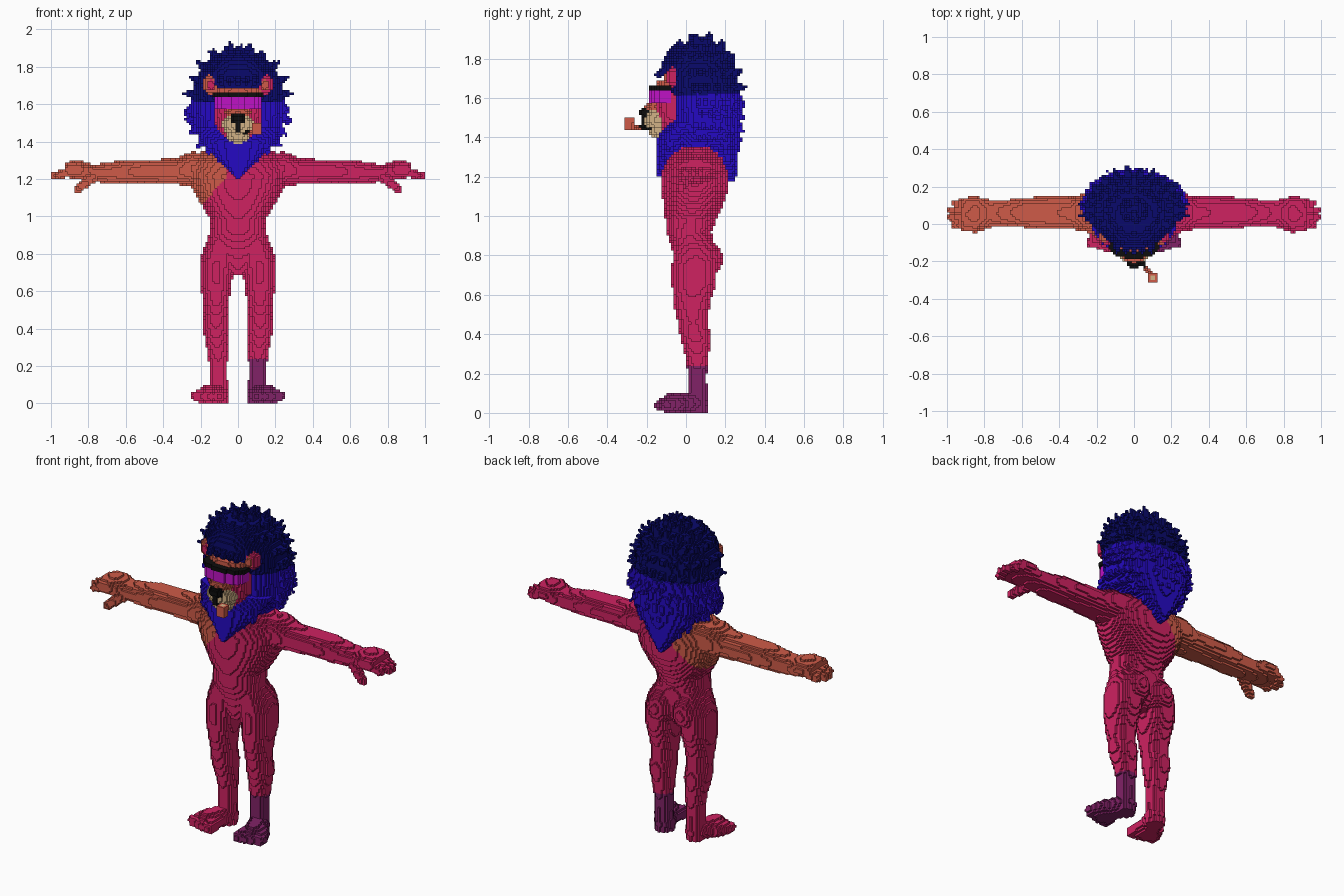
import bpy, math, random
from mathutils import Vector

if "Cube" in bpy.data.objects:
    bpy.data.objects.remove(bpy.data.objects["Cube"])

random.seed(4)
V = 0.0125                     # edge of one block
cells = {}                     # (i, j, k) -> (part name, colour name)

COLOURS = {
    "crimson": (0.62, 0.016, 0.12), "orange": (0.62, 0.105, 0.065),
    "plum": (0.22, 0.016, 0.135), "blue": (0.018, 0.003, 0.54),
    "navy": (0.003, 0.003, 0.15), "magenta": (0.52, 0.006, 0.56),
    "black": (0.004, 0.004, 0.004), "beige": (0.64, 0.45, 0.24),
}
mats = {}
for n, c in COLOURS.items():
    mats[n] = bpy.data.materials.new(n)
    mats[n].diffuse_color = (*c, 1)


def fill(part, col, lo, hi, inside):
    """Fill every block in the box lo..hi whose centre passes the test."""
    r = [range(math.floor(a / V), math.ceil(b / V) + 1) for a, b in zip(lo, hi)]
    for k in r[2]:
        if k < 0:
            continue
        for i in r[0]:
            for j in r[1]:
                p = ((i + .5) * V, (j + .5) * V, (k + .5) * V)
                if inside(*p):
                    cells[i, j, k] = (part, col(*p) if callable(col) else col)


def ball(part, col, c, r):
    fill(part, col, [a - b for a, b in zip(c, r)], [a + b for a, b in zip(c, r)],
         lambda *p: sum(((p[n] - c[n]) / r[n]) ** 2 for n in range(3)) < 1)


def box(part, col, lo, hi):
    fill(part, col, lo, hi, lambda *p: all(lo[n] < p[n] < hi[n] for n in range(3)))


def cone(part, col, a, b, r0, r1):
    """Round-ended tapering rod."""
    a, b = Vector(a), Vector(b)
    d = b - a
    m, dd = max(r0, r1), d.length_squared

    def inside(*p):
        q = Vector(p) - a
        t = min(1, max(0, q.dot(d) / dd))
        return (q - d * t).length < r0 + (r1 - r0) * t
    fill(part, col, [min(a[n], b[n]) - m for n in range(3)],
         [max(a[n], b[n]) + m for n in range(3)], inside)


def loft(part, col, rows, axis=2, power=2.2, keep=None):
    """Stack of ellipses along an axis; row = (height, centre1, centre2, r1, r2)."""
    u, v = [n for n in range(3) if n != axis]
    for A, B in zip(rows, rows[1:]):
        lo, hi = [0] * 3, [0] * 3
        lo[axis], hi[axis] = min(A[0], B[0]), max(A[0], B[0])
        for n, ax in ((1, u), (2, v)):
            lo[ax] = min(A[n] - A[n + 2], B[n] - B[n + 2])
            hi[ax] = max(A[n] + A[n + 2], B[n] + B[n + 2])

        def inside(*p):
            t = (p[axis] - A[0]) / (B[0] - A[0])
            if not 0 <= t <= 1 or (keep and not keep(*p)):
                return False
            c1, c2, r1, r2 = [A[n] + (B[n] - A[n]) * t for n in (1, 2, 3, 4)]
            return abs((p[u] - c1) / r1) ** power + abs((p[v] - c2) / r2) ** power < 1
        fill(part, col, lo, hi, inside)


def body_col(x, y, z):
    return "orange" if z > 1.05 and x < -.065 - .85 * max(0, 1.21 - z) else "crimson"


def leg_col(x, y, z):
    return "plum" if x > 0 and z < .24 else "crimson"


# torso
loft("torso", body_col, [
    (.69, 0, .03, .03, .07), (.75, 0, .04, .12, .09), (.83, 0, .035, .175, .105),
    (.92, 0, .015, .15, .115), (.98, 0, .025, .145, .13), (1.05, 0, .035, .19, .15),
    (1.13, 0, .045, .235, .168), (1.22, 0, .045, .27, .17), (1.29, 0, .045, .26, .15),
    (1.33, 0, .05, .23, .11), (1.355, 0, .05, .17, .08)])

for s in (-1, 1):
    # legs, buttocks, feet
    loft("leg", leg_col, [(z, s * x, y, rx, ry) for z, x, y, rx, ry in (
        (0, .105, .055, .05, .052), (.2, .105, .058, .048, .048), (.28, .11, .057, .055, .058),
        (.38, .118, .05, .068, .077), (.46, .118, .035, .064, .076), (.55, .118, .03, .07, .092),
        (.65, .118, .04, .086, .11), (.75, .115, .045, .09, .115), (.83, .1, .045, .085, .11),
        (.9, .085, .03, .06, .09))])
    ball("leg", "crimson", (s * .085, .09, .78), (.085, .095, .1))
    cone("foot", leg_col, (s * .105, .055, .05), (s * .155, -.07, .045), .055, .056)
    for t in range(4):
        cone("foot", leg_col, (s * (.12 + .02 * t), -.04, .045),
             (s * (.1 + .04 * t), -.13 + .01 * t, .038), .045, .031)
    # arms, fingers, thumb
    skin = "orange" if s < 0 else "crimson"
    loft("arm", skin, [(s * x, y, z, ry, rz) for x, y, z, ry, rz in (
        (.17, .06, 1.255, .11, .085), (.25, .06, 1.255, .105, .09), (.34, .06, 1.24, .085, .07),
        (.42, .06, 1.24, .088, .066), (.52, .06, 1.242, .086, .062), (.6, .06, 1.238, .078, .066),
        (.68, .06, 1.232, .07, .058), (.77, .06, 1.23, .07, .045), (.84, .055, 1.248, .092, .052),
        (.91, .05, 1.25, .092, .042), (.93, .05, 1.245, .08, .03))], axis=0)
    for y, end in ((.122, .955), (.08, .983), (.035, .983), (-.01, .96)):
        cone("hand", skin, (s * .87, y, 1.25), (s * end, y * .85 + .005, 1.217), .026, .019)
    cone("hand", skin, (s * .77, .01, 1.215), (s * .855, -.025, 1.145), .03, .022)

# lower mane: middle, beard wedge and back wedge
loft("lower_mane", "blue", [(1.35, 0, .06, .17, .12), (1.45, 0, .08, .23, .16),
     (1.55, 0, .1, .25, .175), (1.625, 0, .1, .25, .175)])
loft("lower_mane", "blue", [(1.20, 0, -.135, .012, .015), (1.26, 0, -.11, .06, .045),
     (1.33, 0, -.07, .14, .08), (1.40, 0, -.06, .19, .09), (1.48, 0, 0, .235, .09)])
loft("lower_mane", "blue", [(1.18, 0, .23, .015, .022), (1.25, 0, .215, .07, .05),
     (1.35, 0, .18, .15, .09), (1.45, 0, .15, .22, .125), (1.55, 0, .13, .24, .14)])
for row, (z, rx, cy, ry) in enumerate(((1.6, .25, .1, .175), (1.545, .255, .1, .175),
                                       (1.48, .235, .09, .18), (1.42, .2, .09, .17))):
    for n in range(17):
        a = math.radians(-12 + (n + .5 * (row % 2)) * 12.4)
        x, y, t = math.cos(a), math.sin(a), random.uniform(1.08, 1.16)
        cone("lower_mane", "blue", (x * rx * .88, cy + y * ry * .88, z),
             (x * rx * t, cy + y * ry * t, z - random.uniform(.03, .06)), .034, .006)
for n in range(-3, 4):
    x = n * .05
    cone("lower_mane", "blue", (x, -.08, 1.38), (x * 1.05, -.135 + abs(x) * .4, 1.23 + abs(x) * .65), .035, .008)
    cone("lower_mane", "blue", (x, .2, 1.38), (x * 1.05, .245 - abs(x) * .3, 1.2 + abs(x) * .8), .035, .008)

# upper mane: cap and tufts
loft("upper_mane", "navy", [(1.615, 0, .09, .245, .18), (1.70, 0, .075, .24, .19),
     (1.77, 0, .06, .21, .19), (1.83, 0, .05, .16, .15), (1.875, 0, .04, .09, .09)])
for e, count in ((4, 24), (22, 22), (40, 18), (58, 12), (76, 7)):
    for n in range(count):
        a = math.tau * (n + .5 * (e % 4 == 0)) / count
        el = math.radians(e)
        d = Vector((math.cos(a) * math.cos(el) * .255, math.sin(a) * math.cos(el) * .205, math.sin(el) * .265))
        c = Vector((0, .075, 1.635))
        tip = c + d * random.uniform(1.08, 1.16)
        if tip.y < 0 and tip.z < 1.7 or tip.y < -.03 and tip.z < 1.79 and abs(tip.x) > .09:
            continue
        cone("upper_mane", "navy", c + d * .83, tip, .04, .006)
cone("upper_mane", "navy", (0, .05, 1.86), (0, .05, 1.915), .03, .005)
for n in range(-2, 3):
    cone("upper_mane", "navy", (n * .045, -.07, 1.76), (n * .045, -.145, 1.715), .04, .014)

# face, with paler brow
loft("face", lambda x, y, z: "orange" if z > 1.655 else "crimson", [
    (1.40, 0, -.06, .09, .07), (1.5, 0, -.065, .125, .09),
    (1.6, 0, -.06, .13, .10), (1.69, 0, -.05, .125, .095)])
# ears with contrasting inside
for s, outer, inner in ((-1, "orange", "crimson"), (1, "crimson", "orange")):
    ball("ear", outer, (s * .15, -.068, 1.707), (.042, .036, .053))
    ball("ear", inner, (s * .145, -.097, 1.702), (.022, .014, .032))
# bridge, muzzle, nose
ball("nose_bridge", "orange", (0, -.155, 1.555), (.07, .052, .035))
ball("muzzle", "beige", (0, -.145, 1.49), (.085, .07, .065))
ball("muzzle", "beige", (0, -.13, 1.44), (.065, .065, .05))
ball("nose", "black", (0, -.21, 1.525), (.042, .027, .03))
box("nose", "black", (-.013, -.225, 1.445), (.013, -.19, 1.51))
# visor with dark top bar
for part, col, z0, z1, r in (("visor_lens", "magenta", 1.575, 1.6375, .127),
                             ("visor_bar", "black", 1.6375, 1.6625, .138)):
    loft(part, col, [(z0, 0, -.06, r, .122), (z1, 0, -.06, r, .122)], power=3.5,
         keep=lambda x, y, z: y < -.08)
# pipe
cone("pipe_stem", "black", (.035, -.19, 1.445), (.06, -.235, 1.445), .012, .012)
cone("pipe_stem", "orange", (.065, -.24, 1.445), (.1, -.285, 1.445), .013, .013)
loft("pipe_bowl", lambda x, y, z: "beige" if z > 1.4875 and math.hypot(x - .1, y + .29) < .015 else "orange",
     [(1.4375, .1, -.29, .024, .024), (1.5, .1, -.29, .026, .026)], power=3)

# turn the blocks into one mesh per part, keeping only exposed faces
for part in sorted({p for p, _ in cells.values()}):
    verts, faces, cols = {}, [], []
    for cell, (p, col) in cells.items():
        if p != part:
            continue
        for ax in range(3):
            for step in (0, 1):
                near = list(cell)
                near[ax] += 2 * step - 1
                if tuple(near) in cells:
                    continue
                quad = []
                for du, dv in ((0, 0), (1, 0), (1, 1), (0, 1)):
                    c = list(cell)
                    c[ax] += step
                    c[(ax + 1) % 3] += du
                    c[(ax + 2) % 3] += dv
                    quad.append(verts.setdefault(tuple(c), len(verts)))
                faces.append(quad if step else quad[::-1])
                cols.append(col)
    me = bpy.data.meshes.new(part)
    me.from_pydata([[a * V for a in c] for c in verts], [], faces)
    used = sorted(set(cols))
    for n in used:
        me.materials.append(mats[n])
    for f, n in zip(me.polygons, cols):
        f.material_index = used.index(n)
    bpy.context.collection.objects.link(bpy.data.objects.new(part, me))

for m in bpy.data.materials:
    if m.users and not m.is_grease_pencil:
        m.use_nodes = True
        m.node_tree.nodes["Principled BSDF"].inputs["Base Color"].default_value = m.diffuse_color
